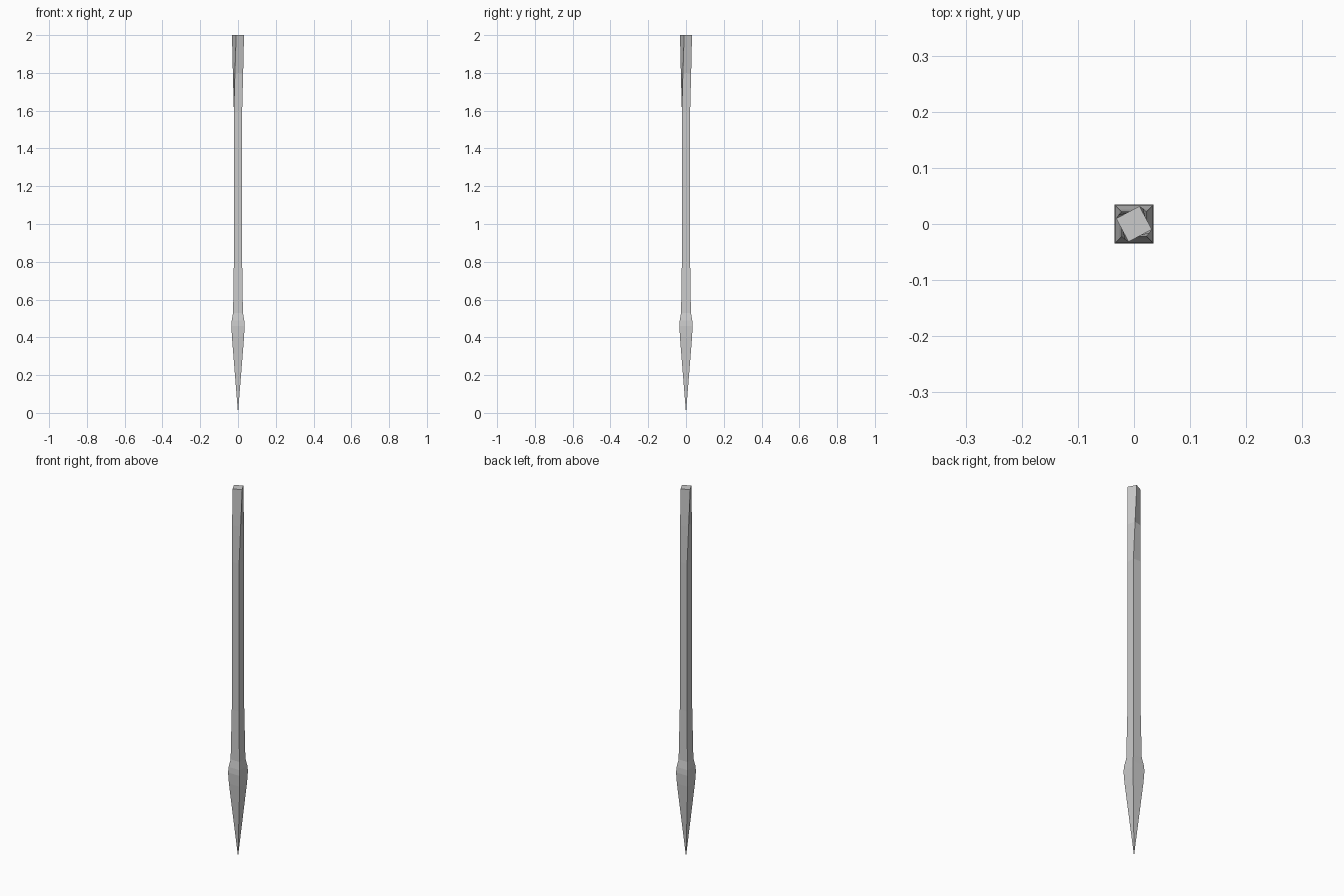
import bpy, math

if "Cube" in bpy.data.objects:
    bpy.data.objects.remove(bpy.data.objects["Cube"])


def lofted_square(name, rings):
    """Square sections (height, half width, twist in degrees) joined bottom to top."""
    verts, faces = [(0, 0, 0)], []
    for z, half, twist in rings:
        for k in range(4):
            a = math.radians(45 + 90 * k + twist)
            r = half * math.sqrt(2)
            verts.append((r * math.cos(a), r * math.sin(a), z))
    # pointed tip
    for k in range(4):
        faces.append((0, 1 + (k + 1) % 4, 1 + k))
    # side walls
    for i in range(len(rings) - 1):
        b = 1 + 4 * i
        for k in range(4):
            n = (k + 1) % 4
            faces.append((b + k, b + n, b + 4 + n, b + 4 + k))
    # butt cap
    top = 1 + 4 * (len(rings) - 1)
    faces.append(tuple(top + k for k in range(4)))
    mesh = bpy.data.meshes.new(name)
    mesh.from_pydata(verts, [], faces)
    obj = bpy.data.objects.new(name, mesh)
    bpy.context.collection.objects.link(obj)
    return obj


# pointed head, collar, slim shaft and twisted butt in one continuous bar
lofted_square("spike_bar", [
    (0.40, 0.032, 0),
    (0.46, 0.035, 0),
    (0.49, 0.033, 0),
    (0.53, 0.026, 0),
    (0.80, 0.022, 0),
    (1.60, 0.022, 0),
    (1.80, 0.0225, 14),
    (2.00, 0.0235, 28),
])
